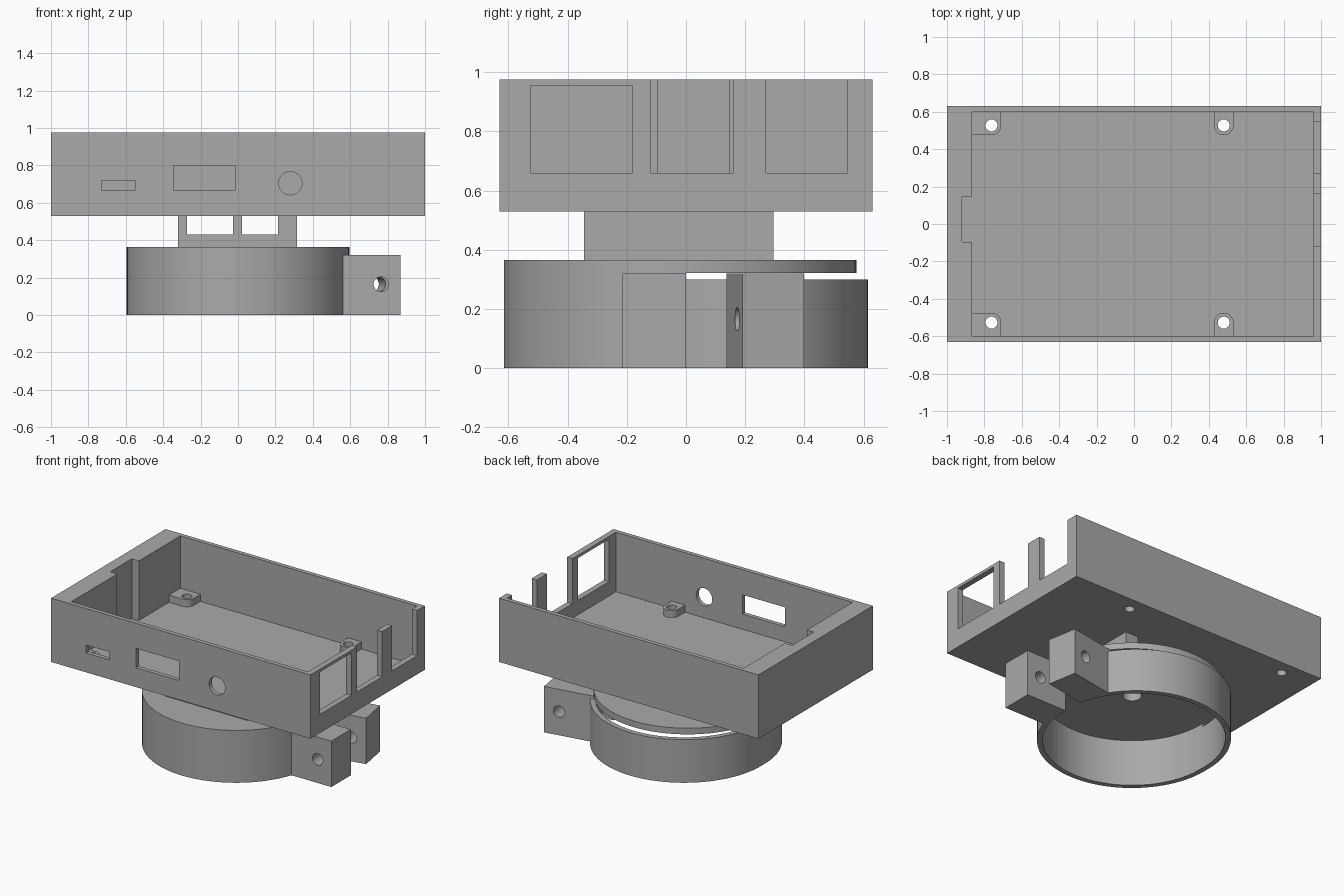
import bpy, bmesh
from math import sin, cos, radians, pi
from mathutils import Matrix

if "Cube" in bpy.data.objects:
    bpy.data.objects.remove(bpy.data.objects["Cube"], do_unlink=True)

grey = bpy.data.materials.new("plain grey")
grey.use_nodes = True
grey.diffuse_color = (0.4, 0.4, 0.4, 1)
grey.node_tree.nodes["Principled BSDF"].inputs["Base Color"].default_value = (0.4, 0.4, 0.4, 1)


def prism(name, outline, z0, z1):
    """Extrude a counter-clockwise xy outline from z0 to z1."""
    bm = bmesh.new()
    face = bm.faces.new([bm.verts.new((x, y, z0)) for x, y in outline])
    top = bmesh.ops.extrude_face_region(bm, geom=[face])["geom"]
    bmesh.ops.translate(bm, vec=(0, 0, z1 - z0),
                        verts=[v for v in top if isinstance(v, bmesh.types.BMVert)])
    bmesh.ops.recalc_face_normals(bm, faces=bm.faces)
    mesh = bpy.data.meshes.new(name)
    bm.to_mesh(mesh)
    bm.free()
    mesh.materials.append(grey)
    obj = bpy.data.objects.new(name, mesh)
    bpy.context.collection.objects.link(obj)
    return obj


def block(name, x0, x1, y0, y1, z0, z1):
    return prism(name, [(x0, y0), (x1, y0), (x1, y1), (x0, y1)], z0, z1)


def arc(cx, cy, r, a0, a1, n):
    angles = [radians(a0 + (a1 - a0) * i / n) for i in range(n + 1)]
    return [(cx + r * cos(a), cy + r * sin(a)) for a in angles]


def disc(name, x, y, r, z0, z1, n=96):
    return prism(name, arc(x, y, r, 0, 360, n)[:-1], z0, z1)


def bore(name, x, z, r, y0, y1):
    """Cylinder lying along y, for drilling."""
    obj = disc(name, 0, 0, r, y0, y1, 40)
    obj.data.transform(Matrix.Translation((x, 0, z)) @ Matrix.Rotation(-pi / 2, 4, "X"))
    return obj


def combine(target, tool, operation="DIFFERENCE"):
    mod = target.modifiers.new("bool", "BOOLEAN")
    mod.operation, mod.solver, mod.object = operation, "EXACT", tool
    bpy.ops.object.select_all(action="DESELECT")
    bpy.context.view_layer.objects.active = target
    target.select_set(True)
    bpy.ops.object.modifier_apply(modifier=mod.name)
    bpy.data.objects.remove(tool, do_unlink=True)


def smooth(obj):
    bpy.ops.object.select_all(action="DESELECT")
    bpy.context.view_layer.objects.active = obj
    obj.select_set(True)
    bpy.ops.object.shade_smooth_by_angle(angle=radians(30))


# Open tray with a thick left wall
BASE, FLOOR, RIM = 0.53, 0.56, 0.975
tray = block("tray", -1, 1, -0.63, 0.63, BASE, RIM)
combine(tray, block("cavity", -0.865, 0.96, -0.6, 0.6, FLOOR, 1.1))
combine(tray, block("left_notch", -0.92, -0.8, -0.095, 0.145, FLOOR, 1.1))

# Right wall: one framed window and two open slots
for y0, y1, top in ((-0.525, -0.18, 0.955), (-0.12, 0.16, 1.1), (0.27, 0.545, 1.1)):
    combine(tray, block("port", 0.93, 1.1, y0, y1, 0.66, top))

# Front wall: two rectangular ports and a round one
for x0, x1, z1 in ((-0.73, -0.55, 0.72), (-0.345, -0.015, 0.80)):
    combine(tray, block("port", x0, x1, -0.7, -0.58, 0.665, z1))
combine(tray, bore("port", 0.28, 0.705, 0.062, -0.7, -0.58))

# Four rounded standoffs with screw holes through the floor
for x, left in ((-0.762, -0.865), (0.48, 0.428)):
    for side in (-1, 1):
        tip = 0.527
        shape = [(left, 0.6), (left, tip - 0.052)] if left < 0 else [(left, 0.6)]
        shape += arc(x, tip, 0.052, 270 if left < 0 else 180, 360, 16) + [(x + 0.052, 0.6)]
        post = prism("standoff", [(px, side * py) for px, py in shape], FLOOR, FLOOR + 0.05)
        combine(post, disc("drill", x, side * tip, 0.032, 0.4, 0.8, 32))
        combine(tray, disc("drill", x, side * tip, 0.032, 0.4, 0.8, 32))
        smooth(post)
smooth(tray)

# Clamp dimensions
R, INNER, CY, SPLIT, PLATE = 0.595, 0.56, -0.02, 0.02, 0.322


def clamp_half(name, sign, height):
    """Half ring with a drilled tab, centred on the origin; sign -1 is the front."""
    obj = disc(name, 0, 0, R, 0, height)
    y0, y1 = (-0.195, 0.1) if sign < 0 else (-0.1, 0.23)
    combine(obj, block("tab", 0.4, 0.87, y0, y1, 0, 0.32), "UNION")
    combine(obj, disc("hollow", 0, 0, INNER, -0.1, PLATE))
    y0, y1 = (SPLIT, 1) if sign < 0 else (-1, SPLIT)
    combine(obj, block("split", -1, 1, y0, y1, -0.1, PLATE))
    combine(obj, bore("drill", 0.765, 0.165, 0.04, -0.5, 0.5))
    return obj


# Fixed front half carries the top plate; back half is swung open
front_clamp = clamp_half("front_clamp", -1, 0.365)
combine(front_clamp, disc("drill", 0, 0, 0.06, 0.2, 0.5, 40))
front_clamp.data.transform(Matrix.Translation((0, CY, 0)))
back_clamp = clamp_half("back_clamp", 1, 0.3)
back_clamp.data.transform(Matrix.Translation((0, 0.02, 0)) @ Matrix.Rotation(radians(10), 4, "Z"))
smooth(front_clamp)
smooth(back_clamp)

# Neck: slab with three upright ribs under the tray
neck = block("neck", -0.32, 0.315, -0.345, 0.295, 0.365, BASE)
for x0, x1 in ((-0.272, -0.028), (0.022, 0.213)):
    combine(neck, block("opening", x0, x1, -0.5, 0.5, 0.43, 0.6))
combine(neck, disc("drill", 0, CY, 0.06, 0.3, 0.43, 40))
smooth(neck)
